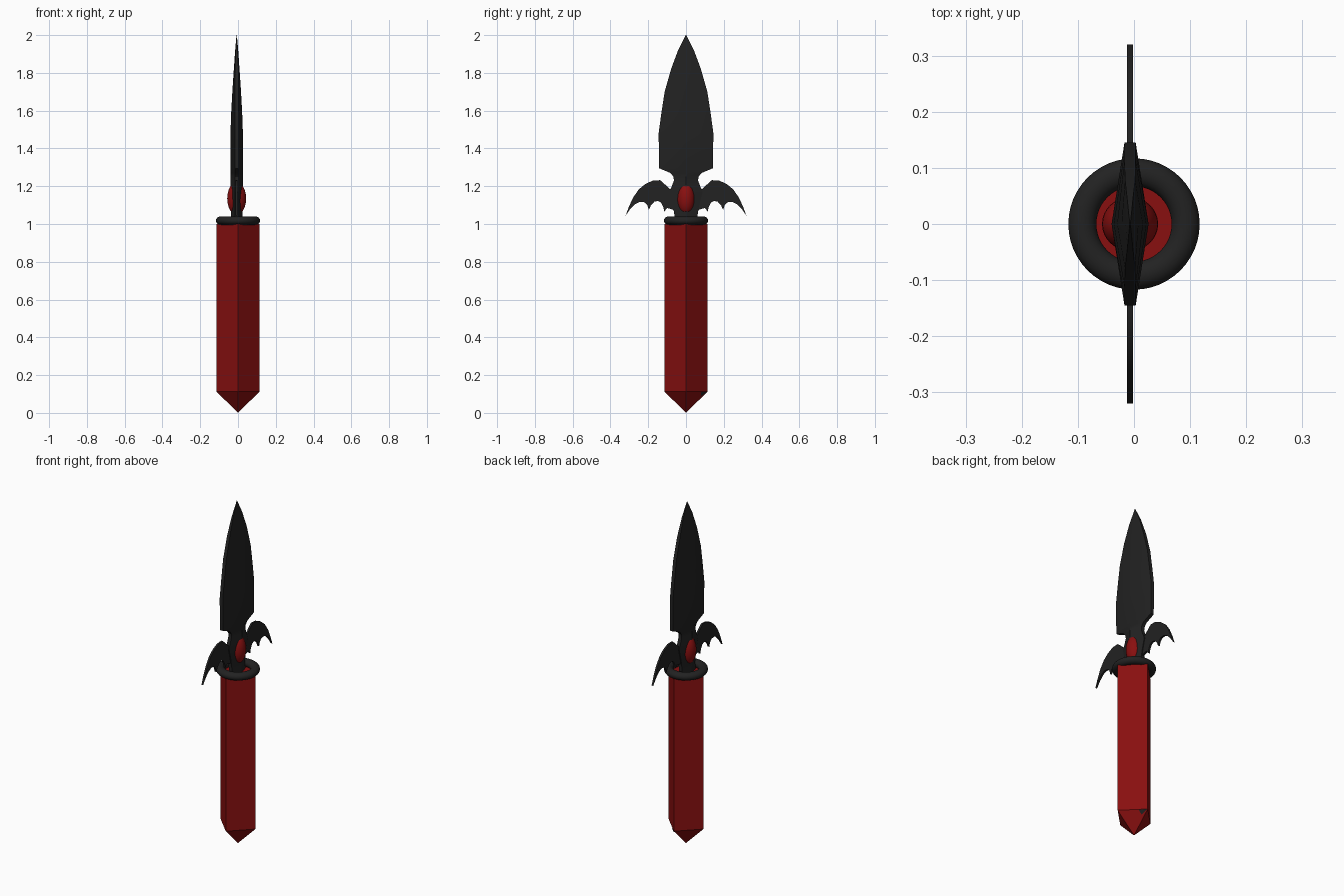
import bpy, bmesh, math

if "Cube" in bpy.data.objects:
    bpy.data.objects.remove(bpy.data.objects["Cube"])

def material(name, c):
    m = bpy.data.materials.new(name)
    m.diffuse_color = (*c, 1)
    m.use_nodes = True
    m.node_tree.nodes["Principled BSDF"].inputs["Base Color"].default_value = m.diffuse_color
    return m

RED = material("dark red", (0.25, 0.005, 0.005))
BLACK = material("near black", (0.016, 0.016, 0.016))
CX = -0.007  # the blade sits slightly off the grip axis

def finish(obj, name, mat, angle=None):
    obj.name = name
    obj.data.materials.append(mat)
    if angle:
        bpy.ops.object.select_all(action='DESELECT')
        bpy.context.view_layer.objects.active = obj
        obj.select_set(True)
        bpy.ops.object.shade_smooth_by_angle(angle=math.radians(angle))
    return obj

def from_bmesh(bm, name, mat, angle=None):
    bmesh.ops.recalc_face_normals(bm, faces=bm.faces)
    me = bpy.data.meshes.new(name)
    bm.to_mesh(me)
    bm.free()
    obj = bpy.data.objects.new(name, me)
    bpy.context.collection.objects.link(obj)
    return finish(obj, name, mat, angle)

def loft(rings, bm):
    rows = [[bm.verts.new(p) for p in r] for r in rings]
    for a, b in zip(rows, rows[1:]):
        n = len(a)
        for i in range(n):
            bm.faces.new((a[i], a[(i + 1) % n], b[(i + 1) % n], b[i]))
    return rows

# Four-sided grip with a pointed pommel
R = 0.113
bm = bmesh.new()
rows = loft([[(R * math.cos(i * math.pi / 2), R * math.sin(i * math.pi / 2), z) for i in range(4)]
             for z in (0.112, 1.0)], bm)
bm.faces.new(rows[1])
tip = bm.verts.new((0, 0, 0))
for i in range(4):
    bm.faces.new((rows[0][i], rows[0][(i + 1) % 4], tip))
from_bmesh(bm, "grip", RED)

# Small dark chip on the pommel
bm = bmesh.new()
bm.faces.new([bm.verts.new(p) for p in ((0.003, 0.113, 0.11), (0.035, 0.081, 0.11), (0.014, 0.078, 0.088))])
from_bmesh(bm, "pommel_chip", BLACK)

# Collar ring
bpy.ops.mesh.primitive_torus_add(major_radius=0.092, minor_radius=0.025, major_segments=48,
                                 minor_segments=16, location=(0, 0, 1.018))
ring = bpy.context.object
ring.scale.z = 0.88
finish(ring, "collar_ring", BLACK, 60)

# Blade with its waisted base: height, half width, half thickness
stations = [(0.99, 0.065, 0.028), (1.04, 0.06, 0.030), (1.10, 0.07, 0.032), (1.17, 0.088, 0.033),
            (1.20, 0.075, 0.033), (1.23, 0.064, 0.033), (1.25, 0.066, 0.033), (1.27, 0.082, 0.033),
            (1.295, 0.142, 0.033), (1.48, 0.145, 0.033), (1.59, 0.13, 0.029), (1.70, 0.113, 0.023),
            (1.82, 0.079, 0.015), (1.92, 0.042, 0.008), (2.0, 0.001, 0.001)]
rings = []
for z, w, t in stations:
    e = min(0.010, t * 0.6)
    rings.append([(CX + x, y, z) for x, y in
                  ((t, 0), (e, w), (-e, w), (-t, 0), (-e, -w), (e, -w))])
bm = bmesh.new()
rows = loft(rings, bm)
bm.faces.new(rows[0])
bm.faces.new(rows[-1])
from_bmesh(bm, "blade", BLACK, 30)

# Bat-wing guards, mirrored left and right
outline = [(0.05, 1.17), (0.09, 1.188), (0.112, 1.21), (0.137, 1.232), (0.175, 1.23), (0.215, 1.212),
           (0.25, 1.183), (0.28, 1.14), (0.303, 1.09), (0.32, 1.044), (0.296, 1.078), (0.27, 1.104),
           (0.245, 1.117), (0.22, 1.115), (0.205, 1.10), (0.197, 1.075), (0.185, 1.10), (0.168, 1.118),
           (0.148, 1.122), (0.132, 1.113), (0.12, 1.09), (0.115, 1.066), (0.10, 1.085), (0.05, 1.07)]
for side, name in ((1, "wing_right"), (-1, "wing_left")):
    bm = bmesh.new()
    face = bm.faces.new([bm.verts.new((CX - 0.0055, side * y, z)) for y, z in outline])
    ext = bmesh.ops.extrude_face_region(bm, geom=[face])
    for v in ext["geom"]:
        if isinstance(v, bmesh.types.BMVert):
            v.co.x += 0.011
    from_bmesh(bm, name, BLACK, 30)

# Oval gem showing on both sides
bpy.ops.mesh.primitive_uv_sphere_add(segments=32, ring_count=16, radius=1, location=(CX, 0, 1.135))
gem = bpy.context.object
gem.scale = (0.05, 0.048, 0.086)
finish(gem, "gem", RED, 60)
